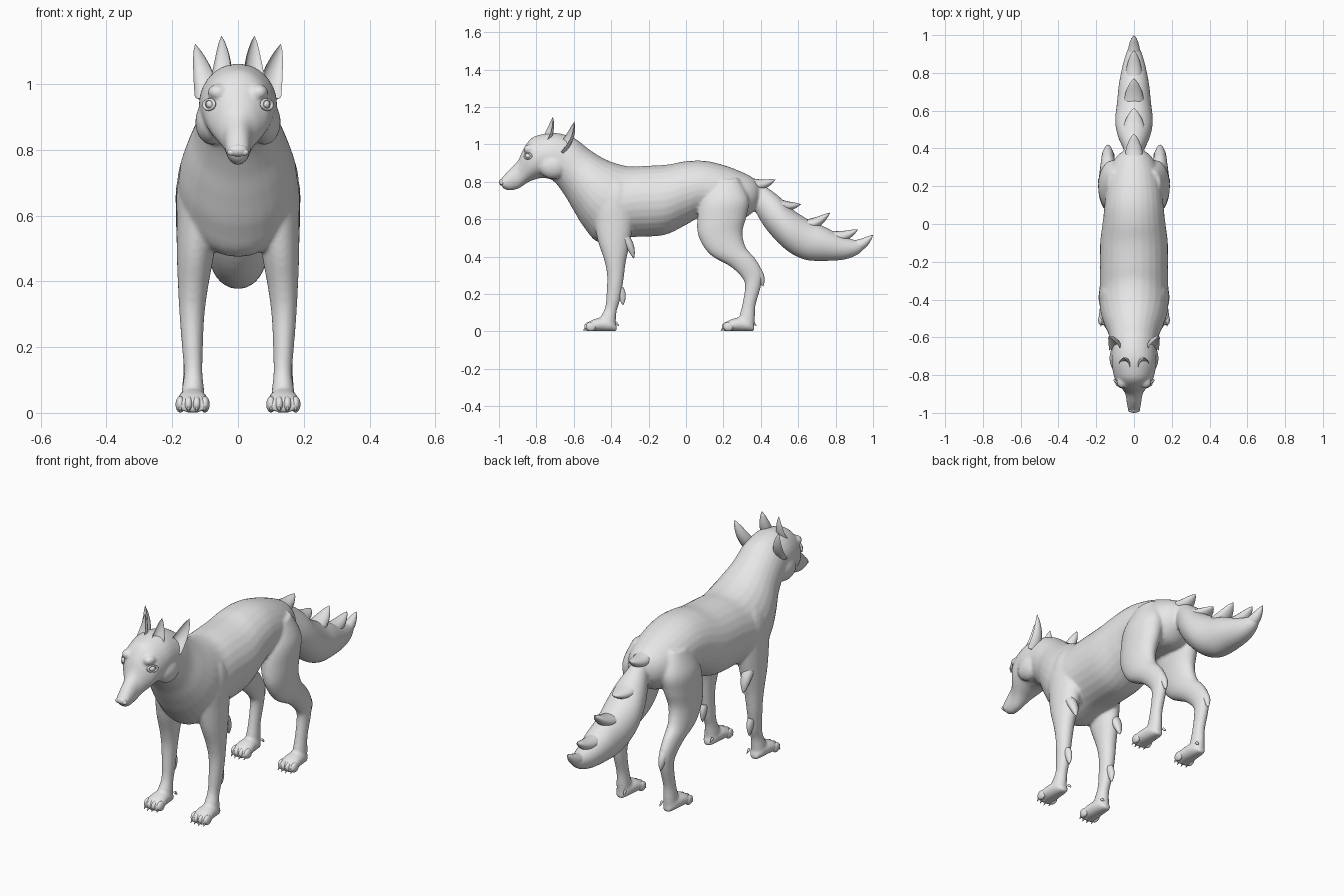
import bpy
import bmesh
from math import sin, cos, pi
from mathutils import Vector, Matrix

cube = bpy.data.objects.get("Cube")
if cube:
    bpy.data.objects.remove(cube, do_unlink=True)

coat = bpy.data.materials.new("light_grey")
coat.use_nodes = True
coat.diffuse_color = (0.8, 0.8, 0.8, 1)
coat.node_tree.nodes["Principled BSDF"].inputs["Base Color"].default_value = (0.8, 0.8, 0.8, 1)


def skin(bm, rings):
    """Bridge a row of point rings into a closed surface."""
    rows = [[bm.verts.new(p) for p in ring] for ring in rings]
    count = len(rows[0])
    for a, b in zip(rows, rows[1:]):
        for i in range(count):
            j = (i + 1) % count
            bm.faces.new((a[i], a[j], b[j], b[i]))
    bm.faces.new(rows[0][::-1])
    bm.faces.new(rows[-1])


def loft(bm, sections, steps=5, sides=28):
    """Oval tube; a section is edge point A (y, z), edge point B (y, z), half width, x."""
    pts = [Vector(s if len(s) == 6 else (*s, 0)) for s in sections]
    pts = [pts[0]] + pts + [pts[-1]]
    rows = []
    for k in range(1, len(pts) - 2):
        p, q, r, s = pts[k - 1:k + 3]
        for i in range(steps):
            t = i / steps
            rows.append(q + (r - p) * t / 2 + (p * 2 - q * 5 + r * 4 - s) * t ** 2 / 2
                        + (q * 3 - p - r * 3 + s) * t ** 3 / 2)
    rows.append(pts[-1])
    rings = []
    for ay, az, by, bz, w, x in rows:
        ring = []
        for i in range(sides):
            c, s = cos(2 * pi * i / sides), sin(2 * pi * i / sides)
            ring.append((x + w * c, (ay + by + (ay - by) * s) / 2, (az + bz + (az - bz) * s) / 2))
        rings.append(ring)
    skin(bm, rings)


def spike(bm, base, tip, side, width, depth, hollow=False, bend=0.0, sides=16, steps=9):
    """Pointed lock of fur, ear or claw; hollow gives a cupped cross-section."""
    base, side = Vector(base), Vector(side).normalized()
    axis = Vector(tip) - base
    front = side.cross(axis).normalized()
    rings = []
    for k in range(steps + 1):
        t = k / steps
        size = max(0.01, (1 - t) ** 0.8 * (1 + 0.8 * t))
        mid = base + axis * t + front * bend * sin(pi * t)
        ring = []
        for i in range(sides):
            c, s = cos(2 * pi * i / sides), sin(2 * pi * i / sides)
            if hollow and s > 0:
                s *= -0.55
            ring.append(mid + side * (c * width * size) + front * (s * depth * size))
        rings.append(ring)
    skin(bm, rings)


def ball(bm, place, radii):
    bmesh.ops.create_icosphere(bm, subdivisions=3, radius=1,
                               matrix=Matrix.Translation(place) @ Matrix.Diagonal((*radii, 1)))


def finish(name, bm, blend=False):
    bmesh.ops.recalc_face_normals(bm, faces=bm.faces[:])
    mesh = bpy.data.meshes.new(name)
    bm.to_mesh(mesh)
    bm.free()
    mesh.materials.append(coat)
    obj = bpy.data.objects.new(name, mesh)
    bpy.context.collection.objects.link(obj)
    for other in bpy.context.selected_objects:
        other.select_set(False)
    obj.select_set(True)
    bpy.context.view_layer.objects.active = obj
    if blend:
        remesh = obj.modifiers.new("blend", 'REMESH')
        remesh.mode = 'VOXEL'
        remesh.voxel_size = 0.0075
        relax = obj.modifiers.new("relax", 'SMOOTH')
        relax.factor = 0.5
        relax.iterations = 5
        for modifier in ("blend", "relax"):
            bpy.ops.object.modifier_apply(modifier=modifier)
        bpy.ops.object.shade_smooth()
    else:
        bpy.ops.object.shade_smooth_by_angle(angle=1.0)
    return obj


# Trunk from muzzle to rump
trunk = [
    (-.995, .808, -.99, .785, .018), (-.985, .82, -.975, .765, .032),
    (-.95, .86, -.945, .754, .038), (-.9, .91, -.9, .762, .046),
    (-.87, .975, -.87, .78, .066), (-.83, 1.03, -.845, .797, .093),
    (-.78, 1.052, -.82, .808, .108), (-.7, 1.062, -.77, .82, .118),
    (-.6, 1.035, -.71, .805, .12), (-.52, .975, -.65, .73, .132),
    (-.45, .93, -.6, .645, .158), (-.38, .9, -.54, .55, .178),
    (-.3, .882, -.46, .475, .183), (-.22, .885, -.3, .503, .18),
    (-.1, .892, -.12, .515, .18), (0, .91, 0, .57, .167),
    (.1, .912, .08, .61, .157), (.2, .89, .2, .6, .147),
    (.3, .852, .3, .6, .125), (.36, .82, .37, .65, .085), (.4, .78, .4, .7, .03)]
tail = [
    (.32, .83, .33, .7, .03), (.41, .785, .365, .65, .05), (.5, .72, .43, .545, .085),
    (.56, .66, .53, .44, .1), (.66, .595, .63, .385, .09), (.74, .56, .74, .377, .08),
    (.83, .515, .85, .385, .06), (.9, .49, .925, .415, .038), (.95, .49, .965, .46, .015)]
# Legs: front edge, back edge, half width, sideways offset
front_leg = [
    (-.48, .76, -.3, .76, .05, .11), (-.5, .68, -.28, .7, .07, .115),
    (-.49, .58, -.28, .6, .065, .122), (-.47, .48, -.3, .47, .056, .13),
    (-.437, .38, -.322, .37, .045, .137), (-.422, .3, -.335, .27, .037, .14),
    (-.425, .2, -.352, .17, .031, .138), (-.432, .13, -.37, .11, .028, .136),
    (-.455, .08, -.375, .06, .034, .137), (-.465, .045, -.375, .02, .036, .138)]
hind_leg = [
    (.14, .8, .28, .82, .04, .1), (.08, .7, .335, .71, .073, .112),
    (.06, .59, .325, .62, .072, .117), (.07, .5, .302, .53, .06, .126),
    (.13, .41, .32, .45, .05, .134), (.24, .345, .37, .39, .04, .138),
    (.305, .28, .407, .32, .033, .138), (.315, .23, .4, .24, .03, .138),
    (.3, .14, .372, .14, .028, .138), (.285, .08, .368, .07, .032, .138),
    (.28, .04, .365, .02, .034, .138)]
# Paw: distance from heel, top height, half width
paw = [(0, .03, .018), (.03, .065, .036), (.08, .075, .044), (.13, .062, .05), (.165, .04, .046)]
heels = {"front": -.37, "hind": .365}
PAW_X = .138

body = bmesh.new()
loft(body, trunk)
loft(body, tail)
for s in (1, -1):
    for leg in (front_leg, hind_leg):
        loft(body, [(*row[:5], s * row[5]) for row in leg])
    for heel in heels.values():
        loft(body, [(heel - d, top, heel - d, .001, w, s * PAW_X) for d, top, w in paw])
    ball(body, (s * .08, -.71, .885), (.05, .08, .07))     # cheek
    ball(body, (s * .062, -.835, .975), (.03, .035, .025))  # brow
    ball(body, (s * .11, -.38, .68), (.077, .11, .15))     # shoulder
finish("body", body, blend=True)

# Nose pad with nostrils
nose = bmesh.new()
ball(nose, (0, -.982, .798), (.03, .018, .019))
for s in (1, -1):
    ball(nose, (s * .019, -.985, .793), (.014, .011, .011))
finish("nose", nose)

# Swept locks along the top of the tail
tufts = bmesh.new()
for base_y, base_z, tip_y, tip_z, width in (
        (.33, .79, .478, .812, .05), (.46, .69, .615, .68, .062), (.61, .56, .77, .635, .055),
        (.76, .505, .92, .546, .045), (.87, .45, 1, .516, .035)):
    spike(tufts, (0, base_y, base_z), (0, tip_y, tip_z), (1, 0, 0), width, .035, bend=-.016)
finish("tail_tufts", tufts)

for s, label in ((1, "left"), (-1, "right")):
    # Large cupped ear
    ear = bmesh.new()
    spike(ear, (s * .095, -.69, .96), (s * .13, -.597, 1.122), (.85, s * .5, 0),
          .042, .04, hollow=True, bend=-.012)
    finish("ear_" + label, ear)

    # Upright crest lock on the brow
    crest = bmesh.new()
    spike(crest, (s * .058, -.785, .985), (s * .05, -.712, 1.147), (.85, s * .5, 0),
          .036, .036, hollow=True, bend=-.012)
    finish("crest_" + label, crest)

    # Eye with lids
    eye = bmesh.new()
    ball(eye, (s * .084, -.842, .938), (.014, .018, .014))
    finish("eye_" + label, eye)
    lids = bmesh.new()
    out = Vector((s * .75, -.66, .1)).normalized()
    turn = out.to_track_quat('Z', 'Y').to_matrix()
    ring_count = 16
    rings = []
    for i in range(ring_count + 1):
        a = 2 * pi * i / ring_count
        spoke = turn @ Vector((cos(a) * 1.3, sin(a) * .85, 0))
        centre = Vector((s * .088, -.845, .938)) + spoke * .018
        rings.append([centre + (spoke * cos(b) + out * sin(b)) * .005
                      for b in (2 * pi * k / 8 for k in range(8))])
    skin(lids, rings)
    finish("eyelids_" + label, lids)

    # Fur points behind elbow, wrist and hock
    points = bmesh.new()
    for x, base, tip, width in ((.142, (-.325, .5), (-.278, .39), .03),
                                (.138, (-.358, .23), (-.337, .14), .018),
                                (.138, (.375, .33), (.413, .24), .022)):
        spike(points, (s * x, *base), (s * x, *tip), (1, 0, 0), width, .025, bend=.006)
    finish("leg_fur_" + label, points)

    # Toes and claws
    for kind, heel in heels.items():
        toes = bmesh.new()
        claws = bmesh.new()
        for k in (-1.5, -.5, .5, 1.5):
            x = s * PAW_X + k * .025
            y = heel - .15 + abs(k) * .008
            ball(toes, (x, y, .026), (.0145, .028, .025))
            spike(claws, (x, y - .015, .026), (x, y - .036, .004), (1, 0, 0), .005, .007, bend=.003)
        spike(claws, (s * (PAW_X - .03), heel - .01, .05), (s * (PAW_X - .03), heel + .012, .03),
              (1, 0, 0), .006, .007)
        finish(kind + "_toes_" + label, toes)
        finish(kind + "_claws_" + label, claws)
